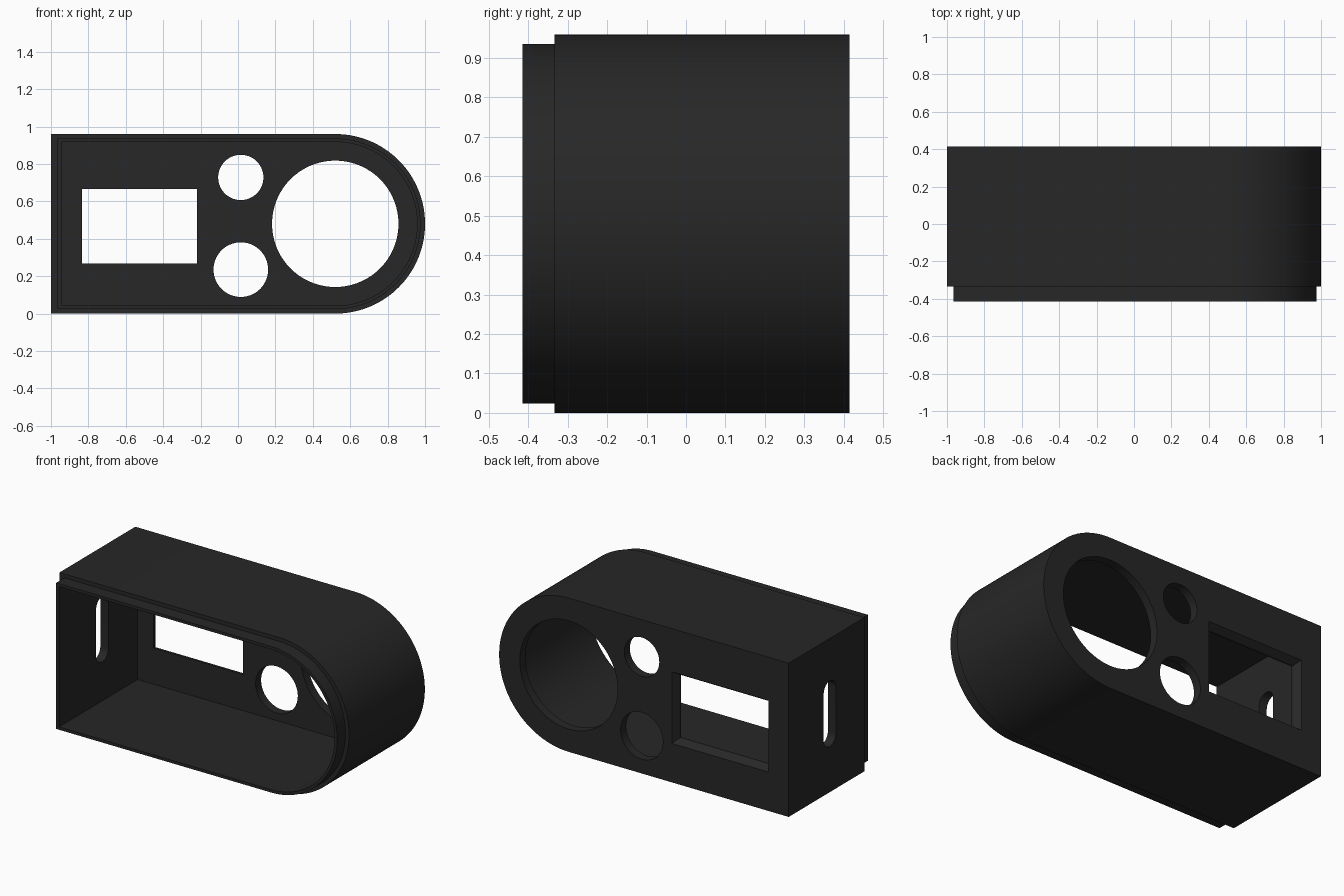
import bpy, bmesh, math

if "Cube" in bpy.data.objects:
    bpy.data.objects.remove(bpy.data.objects["Cube"])

CX, CZ, R = 0.52, 0.48, 0.48      # centre and radius of the rounded end

dark = bpy.data.materials.new("dark plastic")
dark.diffuse_color = (0.02, 0.02, 0.02, 1)
dark.use_nodes = True
dark.node_tree.nodes["Principled BSDF"].inputs["Base Color"].default_value = dark.diffuse_color


def d_shape(left, r, n=72):
    """Outline with a square left end and a semicircular right end."""
    arc = [(CX + r * math.cos(a), CZ + r * math.sin(a))
           for a in (-math.pi / 2 + math.pi * i / n for i in range(n + 1))]
    return arc + [(left, CZ + r), (left, CZ - r)]


def circle(x, z, r, n=72):
    return [(x + r * math.cos(2 * math.pi * i / n),
             z + r * math.sin(2 * math.pi * i / n)) for i in range(n)]


def rect(x0, x1, z0, z1):
    return [(x0, z0), (x1, z0), (x1, z1), (x0, z1)]


def loft(name, sections, to_point=lambda u, y, v: (u, y, v)):
    """Closed solid through equal outlines given as (depth, outline)."""
    bm = bmesh.new()
    rings = [[bm.verts.new(to_point(u, d, v)) for u, v in pts]
             for d, pts in sections]
    bm.faces.new(rings[0])
    bm.faces.new(rings[-1])
    for a, b in zip(rings, rings[1:]):
        for i in range(len(a)):
            j = (i + 1) % len(a)
            bm.faces.new((a[i], a[j], b[j], b[i]))
    bmesh.ops.recalc_face_normals(bm, faces=bm.faces)
    mesh = bpy.data.meshes.new(name)
    bm.to_mesh(mesh)
    bm.free()
    ob = bpy.data.objects.new(name, mesh)
    bpy.context.collection.objects.link(ob)
    mesh.materials.append(dark)
    return ob


# Outer housing with the stepped lip around the open front
outer, lip = d_shape(-1, R), d_shape(-0.965, R - 0.024)
housing = loft("housing", [(-0.415, lip), (-0.333, lip),
                           (-0.333, outer), (0.415, outer)])

# Cutters: cavity, round openings, chamfered window, side slot
cavity = d_shape(-0.945, R - 0.042)
cutters = [loft("cavity_cutter", [(-0.6, cavity), (0.36, cavity)])]
for name, x, z, r in (("large_hole_cutter", CX, CZ, 0.338),
                      ("upper_hole_cutter", 0.015, 0.728, 0.121),
                      ("lower_hole_cutter", 0.015, 0.235, 0.146)):
    c = circle(x, z, r)
    cutters.append(loft(name, [(0.2, c), (0.6, c)]))

inner = rect(-0.835, -0.218, 0.268, 0.665)
wide = rect(-0.86, -0.193, 0.243, 0.69)
cutters.append(loft("window_cutter", [(0.2, inner), (0.375, inner),
                                      (0.415, wide), (0.6, wide)]))

slot = []
for zc, start in ((0.635, 0), (0.345, math.pi)):
    slot += [(0.01 + 0.06 * math.cos(start + math.pi * i / 16),
              zc + 0.06 * math.sin(start + math.pi * i / 16)) for i in range(17)]
cutters.append(loft("slot_cutter", [(-1.2, slot), (-0.8, slot)],
                    lambda u, d, v: (d, u, v)))

for c in cutters:
    mod = housing.modifiers.new(c.name, "BOOLEAN")
    mod.operation = "DIFFERENCE"
    mod.solver = "EXACT"
    mod.object = c

# Apply the cuts, then remove the cutters
bpy.context.view_layer.objects.active = housing
housing.select_set(True)
for c in cutters:
    bpy.ops.object.modifier_apply(modifier=c.name)
for c in cutters:
    bpy.data.objects.remove(c)

# Smooth the curved walls, keep the edges crisp
bpy.ops.object.shade_smooth_by_angle(angle=math.radians(30))
